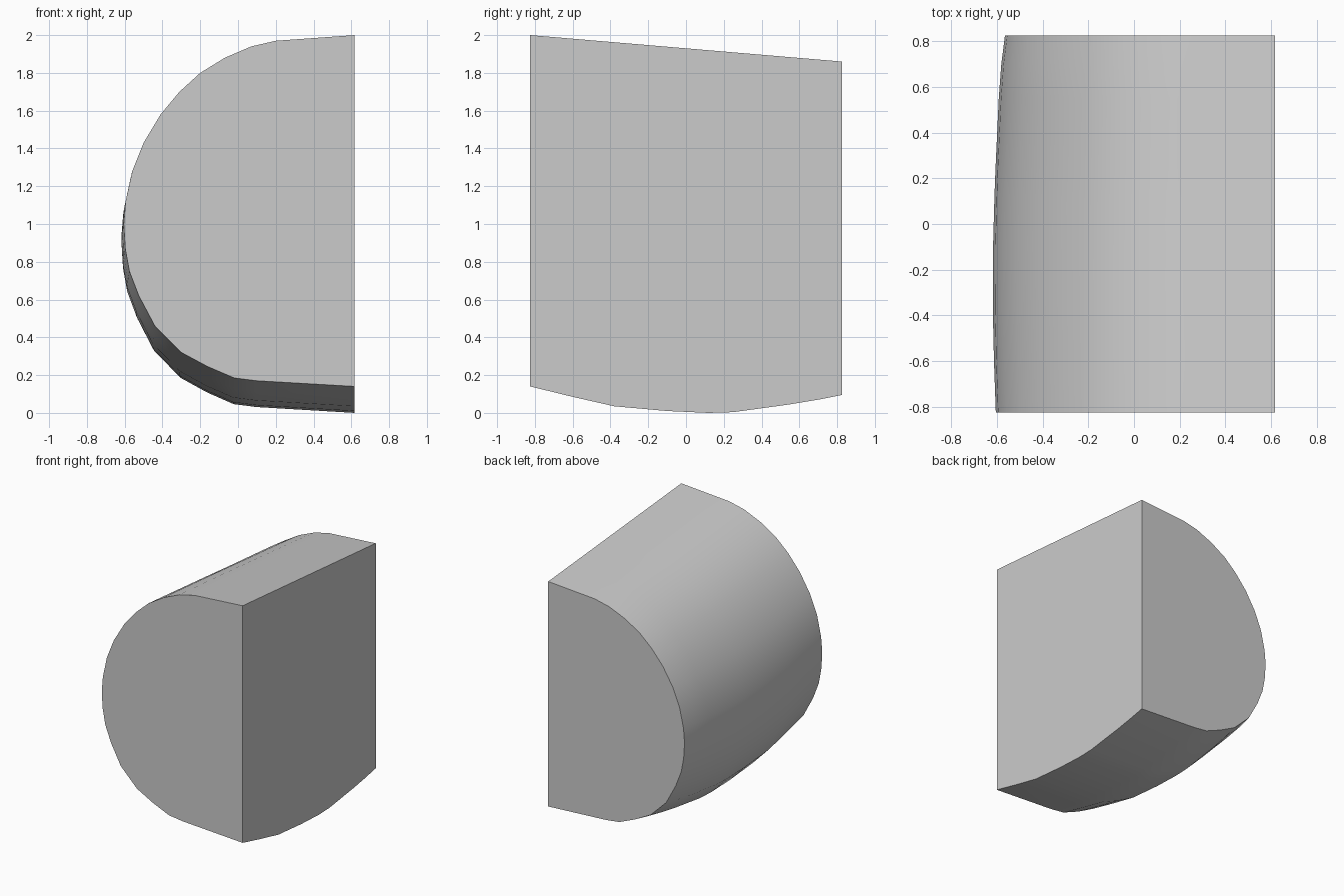
import bpy, bmesh, math

if "Cube" in bpy.data.objects:
    bpy.data.objects.remove(bpy.data.objects["Cube"])

SIDE = 0.618
# Front cross-section (x, z), from the top right corner round to the bottom right
SECTION = [(SIDE, 2.0), (0.2, 1.97), (0.07, 1.94), (-0.07, 1.88), (-0.2, 1.80),
           (-0.31, 1.70), (-0.41, 1.58), (-0.5, 1.43), (-0.56, 1.28),
           (-0.595, 1.12), (-0.605, 1.0), (-0.597, 0.87), (-0.575, 0.75),
           (-0.525, 0.62), (-0.44, 0.46), (-0.3, 0.32), (-0.16, 0.245),
           (-0.02, 0.185), (0.1, 0.17), (SIDE, 0.14)]
# Stations along the length: y, bottom z, leftmost x
STATIONS = [(-0.825, 0.14, -0.605), (-0.6, 0.085, -0.613), (-0.38, 0.035, -0.618),
            (-0.1, 0.01, -0.617), (0.12, 0.0, -0.611), (0.25, 0.004, -0.606),
            (0.55, 0.045, -0.592), (0.7, 0.07, -0.581), (0.825, 0.095, -0.565)]


def ring(bm, y, bottom, left):
    """Fit the front section to one station."""
    top = 1.93 - 0.07 * y / 0.825
    sx = (SIDE - left) / (SIDE + 0.605)
    sz = (top - bottom) / 1.86
    return [bm.verts.new((SIDE - (SIDE - x) * sx, y, bottom + (z - 0.14) * sz))
            for x, z in SECTION]


# Curved shell skinned through the stations
bm = bmesh.new()
rings = [ring(bm, *s) for s in STATIONS]
for a, b in zip(rings, rings[1:]):
    for i in range(len(SECTION) - 1):
        bm.faces.new((a[i], a[i + 1], b[i + 1], b[i]))

# Flat front, back and right side
bm.faces.new(rings[0])
bm.faces.new(rings[-1])
bm.faces.new([r[0] for r in rings] + [r[-1] for r in reversed(rings)])
bmesh.ops.recalc_face_normals(bm, faces=bm.faces)

mesh = bpy.data.meshes.new("rounded_block")
bm.to_mesh(mesh)
bm.free()
block = bpy.data.objects.new("rounded_block", mesh)
bpy.context.collection.objects.link(block)
bpy.context.view_layer.objects.active = block
block.select_set(True)
bpy.ops.object.shade_smooth_by_angle(angle=math.radians(30))
